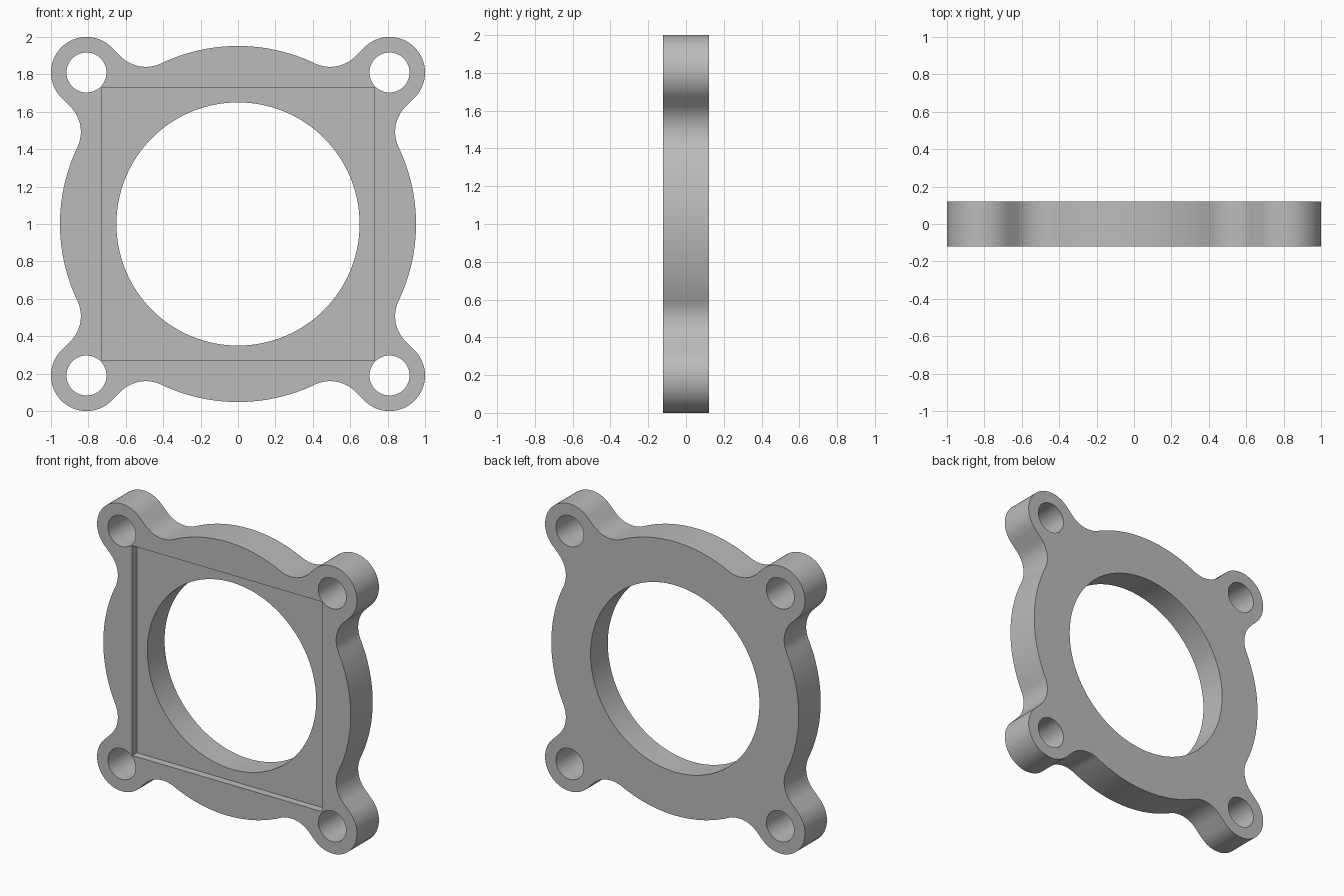
import bpy
import bmesh
from math import pi, sin, cos, atan2, sqrt

if "Cube" in bpy.data.objects:
    bpy.data.objects.remove(bpy.data.objects["Cube"], do_unlink=True)

RING_R = 0.952       # outer radius of the ring
BORE_R = 0.65        # central bore
LUG_R = 0.19         # rounded bolt lugs and their blend radius
LUG_POS = 0.81       # lug centre offset in x and z
HOLE_R = 0.107       # bolt holes
HALF_T = 0.121       # half of the plate thickness
RECESS = 0.73        # half side of the square recess
RECESS_DEPTH = 0.052
MID_Z = 1.0

steel = bpy.data.materials.new("plain grey")
steel.use_nodes = True
GREY = (0.5, 0.5, 0.5, 1)
steel.diffuse_color = GREY
steel.node_tree.nodes["Principled BSDF"].inputs["Base Color"].default_value = GREY


def arc(cx, cy, r, start, end, steps):
    return [(cx + r * cos(start + (end - start) * i / steps),
             cy + r * sin(start + (end - start) * i / steps))
            for i in range(steps + 1)]


def circle(cx, cy, r, steps):
    return arc(cx, cy, r, 0, 2 * pi, steps)[:-1]


def prism(name, points, y0, y1):
    """Extrude an x-z outline from y0 to y1."""
    bm = bmesh.new()
    face = bm.faces.new([bm.verts.new((x, y0, z + MID_Z)) for x, z in points])
    new = bmesh.ops.extrude_face_region(bm, geom=[face])["geom"]
    verts = [v for v in new if isinstance(v, bmesh.types.BMVert)]
    bmesh.ops.translate(bm, verts=verts, vec=(0, y1 - y0, 0))
    bmesh.ops.recalc_face_normals(bm, faces=bm.faces)
    mesh = bpy.data.meshes.new(name)
    bm.to_mesh(mesh)
    bm.free()
    mesh.materials.append(steel)
    obj = bpy.data.objects.new(name, mesh)
    bpy.context.collection.objects.link(obj)
    return obj


def cut(obj, points, y0, y1):
    """Subtract a prism from the object."""
    cutter = prism("cutter", points, y0, y1)
    cutter.hide_render = True
    mod = obj.modifiers.new("cut", 'BOOLEAN')
    mod.operation = 'DIFFERENCE'
    mod.solver = 'EXACT'
    mod.object = cutter
    bpy.context.view_layer.objects.active = obj
    bpy.ops.object.modifier_apply(modifier=mod.name)
    bpy.data.objects.remove(cutter, do_unlink=True)


# One quarter of the outline, with the lug along the first axis
blend_v = 2 * LUG_R
blend_u = sqrt((RING_R + LUG_R) ** 2 - blend_v ** 2)
beta = atan2(blend_v, blend_u)
quarter = (arc(blend_u, -blend_v, LUG_R, pi - beta, pi / 2, 16)
           + arc(LUG_POS * sqrt(2), 0, LUG_R, -pi / 2, pi / 2, 32)
           + arc(blend_u, blend_v, LUG_R, -pi / 2, beta - pi, 16)
           + arc(0, 0, RING_R, beta, pi / 2 - beta, 24)[1:-1])

# Repeat the quarter around the centre
outline = []
for k in range(4):
    a = pi / 4 + k * pi / 2
    outline += [(u * cos(a) - v * sin(a), u * sin(a) + v * cos(a))
                for u, v in quarter]

flange = prism("flange_plate", outline, -HALF_T, HALF_T)

# Square recess in the front, central bore and four bolt holes
s = RECESS
cut(flange, [(-s, -s), (s, -s), (s, s), (-s, s)], -1, RECESS_DEPTH - HALF_T)
cut(flange, circle(0, 0, BORE_R, 128), -1, 1)
for sx in (-1, 1):
    for sz in (-1, 1):
        cut(flange, circle(sx * LUG_POS, sz * LUG_POS, HOLE_R, 48), -1, 1)

# Smooth curved walls, keep rims sharp
bpy.ops.object.select_all(action='DESELECT')
flange.select_set(True)
bpy.context.view_layer.objects.active = flange
bpy.ops.object.shade_smooth_by_angle(angle=pi / 6)
